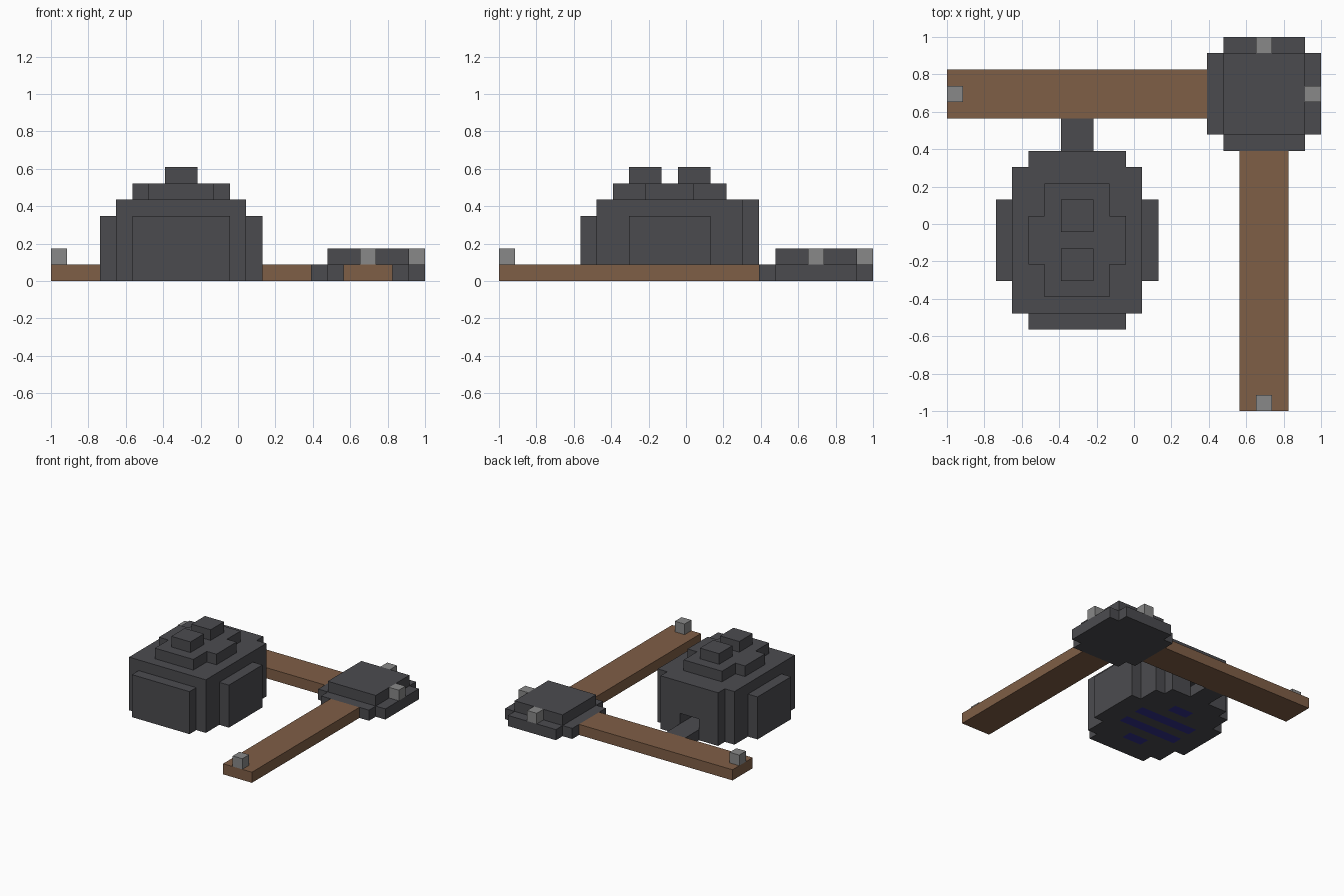
import bpy
import bmesh
import math
from mathutils import Vector

UNIT = 2 / 23  # one block

if "Cube" in bpy.data.objects:
    bpy.data.objects.remove(bpy.data.objects["Cube"], do_unlink=True)


def srgb(*rgb):
    return tuple((c / 255 / 12.92) if c < 11 else ((c / 255 + 0.055) / 1.055) ** 2.4 for c in rgb) + (1,)


def material(name, colour):
    mat = bpy.data.materials.new(name)
    mat.use_nodes = True
    mat.diffuse_color = colour
    bsdf = mat.node_tree.nodes["Principled BSDF"]
    bsdf.inputs["Base Color"].default_value = colour
    bsdf.inputs["Roughness"].default_value = 0.9
    return mat


stone = material("dark_stone", srgb(75, 75, 79))
wood = material("brown_wood", srgb(127, 94, 70))
light = material("light_grey", srgb(137, 137, 137))
navy = material("navy_blue", srgb(50, 48, 140))


def cells(boxes):
    """Block positions filled by boxes given as x, y and z ranges."""
    return {(x, y, z)
            for xr, yr, zr in boxes
            for x in range(*xr) for y in range(*yr) for z in range(*zr)}


def blocks(name, boxes, mat, cuts=(), floor_marks=(), mark_mat=None):
    """One outer skin around the union of boxes, minus cuts."""
    filled = cells(boxes) - cells(cuts)
    marked = cells(floor_marks)
    bm = bmesh.new()
    verts = {}

    def vert(p):
        if p not in verts:
            verts[p] = bm.verts.new((p[0] * UNIT - 1, p[1] * UNIT - 1, p[2] * UNIT))
        return verts[p]

    for cell in filled:
        for axis in range(3):
            for side in (0, 1):
                near = list(cell)
                near[axis] += 2 * side - 1
                if tuple(near) in filled:
                    continue
                a, b = (axis + 1) % 3, (axis + 2) % 3
                ring = []
                for da, db in ((0, 0), (1, 0), (1, 1), (0, 1)):
                    p = list(cell)
                    p[axis] += side
                    p[a] += da
                    p[b] += db
                    ring.append(vert(tuple(p)))
                face = bm.faces.new(ring if side else ring[::-1])
                if axis == 2 and side == 0 and cell in marked:
                    face.material_index = 1
    bmesh.ops.dissolve_limit(bm, angle_limit=math.radians(1), verts=bm.verts[:],
                             edges=bm.edges[:], delimit={'MATERIAL'})
    mesh = bpy.data.meshes.new(name)
    bm.to_mesh(mesh)
    bm.free()
    mesh.materials.append(mat)
    if mark_mat:
        mesh.materials.append(mark_mat)
    obj = bpy.data.objects.new(name, mesh)
    bpy.context.collection.objects.link(obj)
    return obj


# Stepped dome with a low doorway at the back and marks on its underside
wall, collar = (0, 4), (4, 5)
blocks("dome", [
    ((3, 13), (8, 13), wall), ((4, 12), (6, 15), wall), ((5, 11), (5, 16), wall),
    ((4, 12), (6, 15), collar), ((5, 11), (15, 16), collar),
    ((6, 10), (7, 14), (5, 6)), ((5, 11), (9, 12), (5, 6)),
], stone,
    cuts=[((7, 9), (14, 16), (1, 2))],
    floor_marks=[((7, 9), (7, 8), (0, 1)), ((5, 11), (9, 10), (0, 1)),
                 ((5, 11), (11, 12), (0, 1)), ((7, 9), (13, 14), (0, 1))],
    mark_mat=navy)
for name, y in (("front_cap", 8), ("back_cap", 11)):
    blocks(name, [((7, 9), (y, y + 2), (6, 7))], stone)

# Doorstep linking the dome to the long beam
blocks("doorstep", [((7, 9), (16, 18), (0, 1))], stone)

# Corner platform
blocks("platform", [((16, 23), (17, 22), (0, 1)), ((17, 22), (16, 23), (0, 1)),
                    ((17, 22), (17, 22), (1, 2))], stone)

# Two beams meeting at the platform
blocks("side_beam", [((18, 21), (0, 16), (0, 1))], wood)
blocks("back_beam", [((0, 16), (18, 21), (0, 1))], wood)

# Small lamps on the beam ends and platform edges
for name, x, y in (("side_beam_lamp", 19, 0), ("back_beam_lamp", 0, 19),
                   ("platform_side_lamp", 22, 19), ("platform_back_lamp", 19, 22)):
    blocks(name, [((x, x + 1), (y, y + 1), (1, 2))], light)
